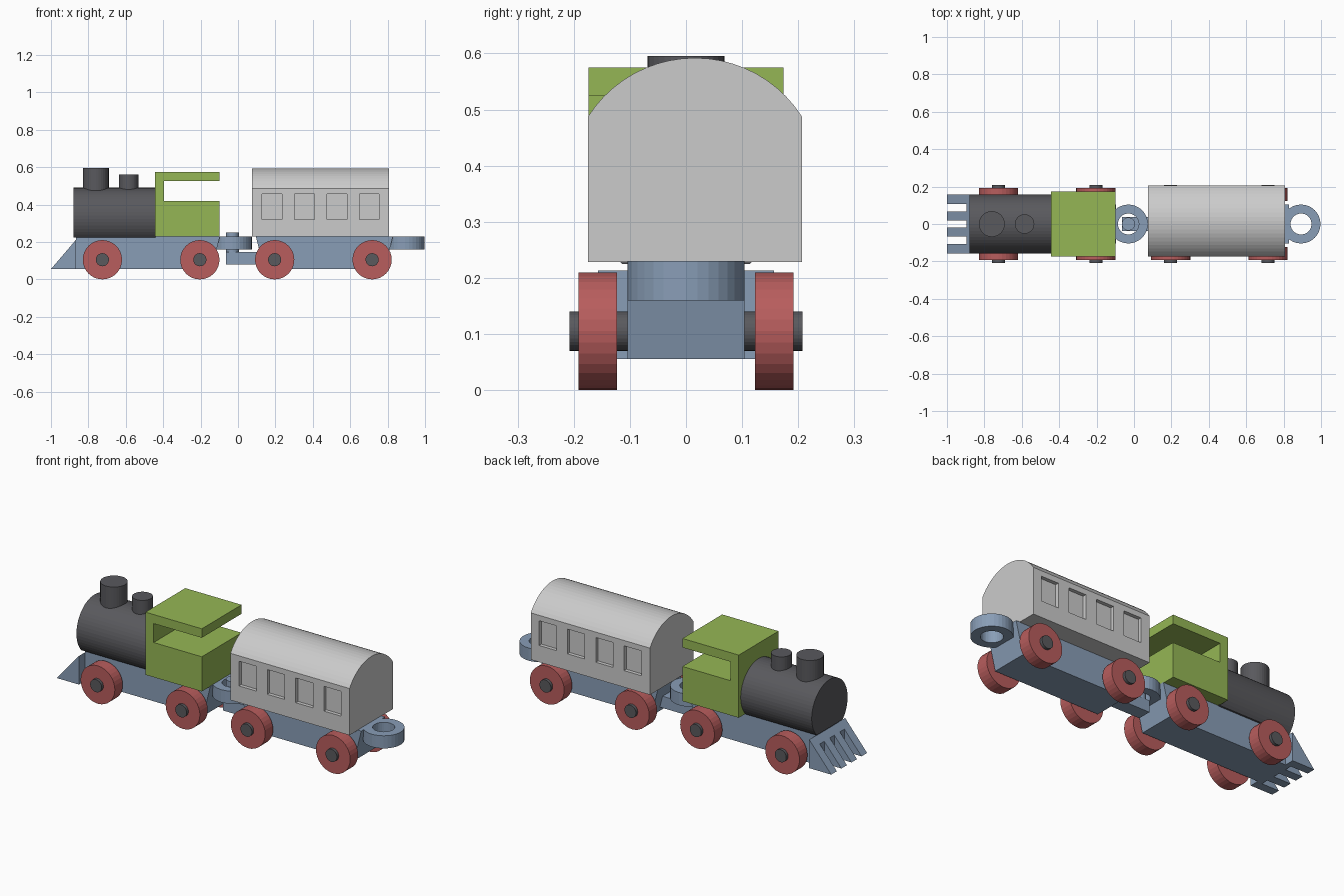
import bpy, bmesh, math
from mathutils import Matrix, Vector

if "Cube" in bpy.data.objects:
    bpy.data.objects.remove(bpy.data.objects["Cube"])


def material(name, rgb):
    m = bpy.data.materials.new(name)
    m.diffuse_color = (*rgb, 1)
    m.use_nodes = True
    m.node_tree.nodes["Principled BSDF"].inputs["Base Color"].default_value = m.diffuse_color
    return m


BLUE = material("blue_paint", (0.25, 0.34, 0.47))
RED = material("red_paint", (0.48, 0.11, 0.11))
GREEN = material("green_paint", (0.30, 0.47, 0.09))
DARK = material("dark_paint", (0.10, 0.10, 0.11))


def prism(name, pts, axis, lo, hi, mat=None):
    """Extrude a 2D profile: axis X uses (y,z), Y uses (x,z), Z uses (x,y)."""
    def place(p, h):
        return {"X": (h, p[0], p[1]), "Y": (p[0], h, p[1]), "Z": (p[0], p[1], h)}[axis]
    bm = bmesh.new()
    face = bm.faces.new([bm.verts.new(place(p, lo)) for p in pts])
    out = bmesh.ops.extrude_face_region(bm, geom=[face])
    verts = [v for v in out["geom"] if isinstance(v, bmesh.types.BMVert)]
    bmesh.ops.translate(bm, verts=verts, vec=Vector(place((0, 0), hi - lo)))
    bmesh.ops.recalc_face_normals(bm, faces=bm.faces)
    me = bpy.data.meshes.new(name)
    bm.to_mesh(me)
    bm.free()
    ob = bpy.data.objects.new(name, me)
    bpy.context.collection.objects.link(ob)
    if mat:
        me.materials.append(mat)
    return ob


def arc(cx, cy, r, a0=0, a1=360, n=32):
    full = a1 - a0 == 360
    return [(cx + r * math.cos(math.radians(a0 + (a1 - a0) * i / n)),
             cy + r * math.sin(math.radians(a0 + (a1 - a0) * i / n)))
            for i in range(n if full else n + 1)]


def rect(x0, y0, x1, y1):
    return [(x0, y0), (x1, y0), (x1, y1), (x0, y1)]


def cut(ob, cutters):
    for c in cutters:
        c.hide_render = True
        c.hide_viewport = True
        c.display_type = "WIRE"
        mod = ob.modifiers.new("cut", "BOOLEAN")
        mod.operation = "DIFFERENCE"
        mod.solver = "EXACT"
        mod.object = c


def ring(name, x):
    ob = prism(name, arc(x, 0, 0.104), "Z", 0.16, 0.23, BLUE)
    cut(ob, [prism(name + "_hole_cutter", arc(x, 0, 0.056), "Z", 0.1, 0.3)])


# Chassis frames with undercut ends
prism("engine_chassis", [(-0.866, 0.055), (-0.14, 0.055), (-0.097, 0.23), (-0.866, 0.23)],
      "Y", -0.104, 0.104, BLUE)
prism("carriage_chassis", [(0.14, 0.055), (0.785, 0.055), (0.828, 0.23), (0.095, 0.23)],
      "Y", -0.104, 0.104, BLUE)

# Couplings
ring("engine_coupling_ring", -0.03)
ring("carriage_coupling_ring", 0.893)
prism("coupling_arm", rect(-0.065, -0.038, 0.16, 0.038), "Z", 0.08, 0.145, BLUE)
prism("coupling_peg", arc(-0.03, 0, 0.035), "Z", 0.10, 0.25, BLUE)

# Slotted wedge at the front
catcher = prism("cowcatcher", [(-1, 0.055), (-0.865, 0.055), (-0.865, 0.213)],
                "Y", -0.157, 0.157, BLUE)
cut(catcher, [prism(f"slot_cutter_{i}", rect(-1.1, y - 0.02, -0.895, y + 0.02), "Z", 0, 0.3)
              for i, y in enumerate((-0.088, 0, 0.088))])

# Wheels and axles
for i, x in enumerate((-0.725, -0.204, 0.196, 0.717)):
    prism(f"axle_{i}", arc(x, 0.105, 0.035), "Y", -0.208, 0.208, DARK)
    for side, lo, hi in (("front", -0.192, -0.123), ("back", 0.123, 0.192)):
        prism(f"wheel_{side}_{i}", arc(x, 0.105, 0.105), "Y", lo, hi, RED)

# Boiler with flat underside, and two chimneys
prism("boiler", arc(0, 0.333, 0.157, -43.5, 223.5, 40), "X", -0.88, -0.44, DARK)
prism("tall_chimney", arc(-0.76, 0, 0.069), "Z", 0.42, 0.595, DARK)
prism("short_chimney", arc(-0.585, 0, 0.052), "Z", 0.42, 0.56, DARK)

# Cab: front wall, low sides and roof in one profile
prism("cab", [(-0.445, 0.228), (-0.1, 0.228), (-0.1, 0.42), (-0.395, 0.42),
              (-0.395, 0.525), (-0.1, 0.525), (-0.1, 0.575), (-0.445, 0.575)],
      "Y", -0.174, 0.174, GREEN)

# Carriage body with arched roof and recessed windows on both sides
MID, HALF, EAVE, RISE = 0.016, 0.191, 0.487, 0.105
R = (HALF ** 2 + RISE ** 2) / (2 * RISE)
spread = math.degrees(math.asin(HALF / R))
roof = arc(MID, EAVE + RISE - R, R, 90 - spread, 90 + spread, 20)
body = prism("carriage_body", roof + [(MID - HALF, 0.228), (MID + HALF, 0.228)],
             "X", 0.076, 0.806)
windows = []
for i, x in enumerate((0.182, 0.355, 0.529, 0.702)):
    for s in (-1, 1):
        edge = sorted((MID + s * (HALF - 0.02), MID + s * (HALF + 0.05)))
        windows.append(prism(f"window_cutter_{i}_{s}", rect(x - 0.053, 0.32, x + 0.053, 0.457),
                             "Y", *edge))
cut(body, windows)
